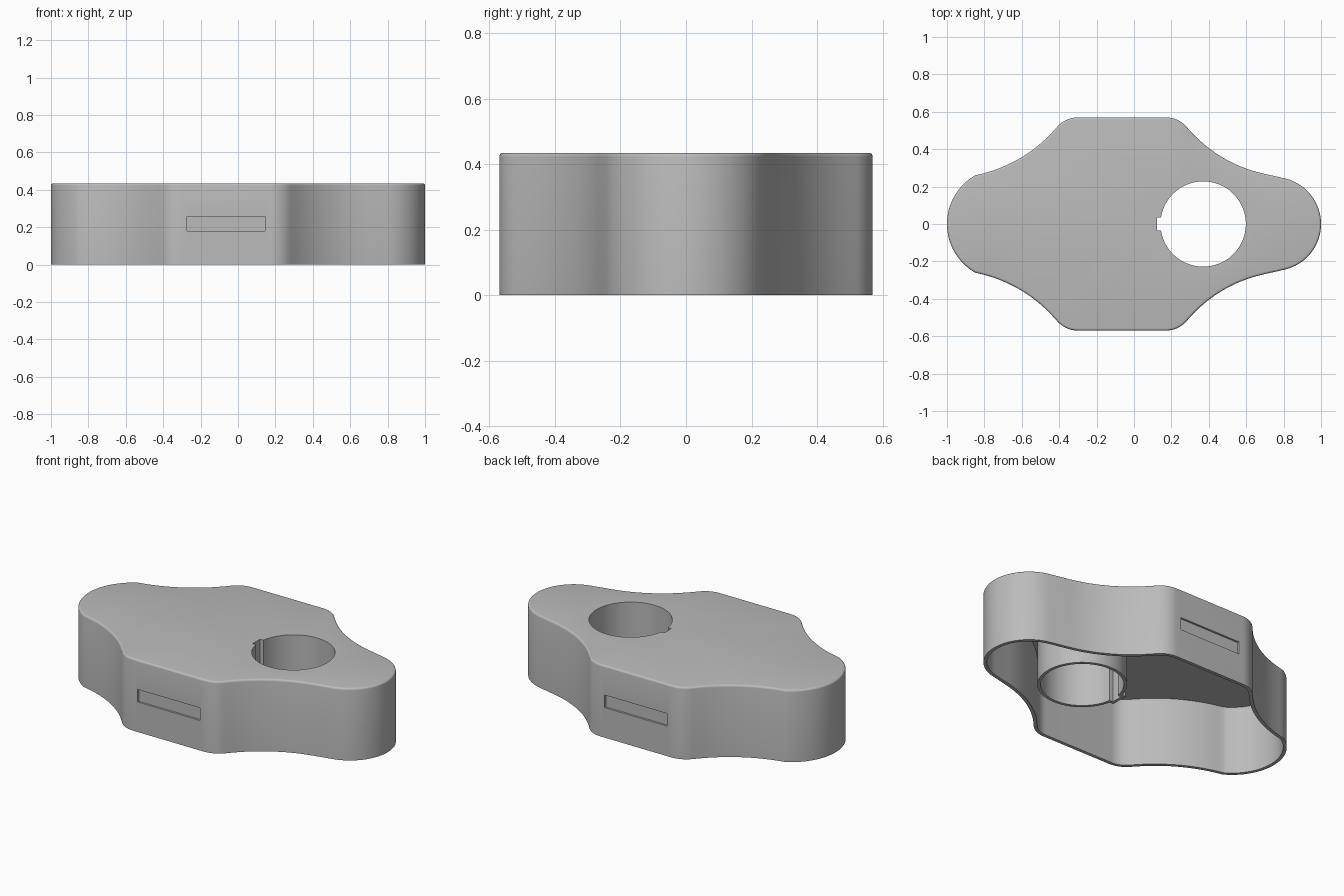
import bpy, bmesh
from math import radians, cos, sin, tan, pi, sqrt
from mathutils import Vector

old = bpy.data.objects.get("Cube")
if old:
    bpy.data.objects.remove(old, do_unlink=True)

HEIGHT, WALL, ROUND = 0.435, 0.02, 0.012

grey = bpy.data.materials.new("mid grey")
grey.use_nodes = True
colour = (0.5, 0.5, 0.5, 1)
grey.diffuse_color = colour
grey.node_tree.nodes["Principled BSDF"].inputs["Base Color"].default_value = colour


def arc(cx, r, a0, a1, n):
    """Points on a circle centred on the x axis, angles in radians."""
    return [Vector((cx + r * cos(a0 + (a1 - a0) * i / n),
                    r * sin(a0 + (a1 - a0) * i / n))) for i in range(n + 1)]


def fillet(before, corner, after, reach, n):
    """Circular blend of a corner, touching each side at the given reach."""
    u, v = (before - corner).normalized(), (after - corner).normalized()
    half = u.angle(v) / 2
    radius = reach * tan(half)
    centre = corner + (u + v).normalized() * reach / cos(half)
    s = corner + u * reach - centre
    e = corner + v * reach - centre
    sweep = s.angle(e)
    return [centre + (s * sin(sweep * (1 - i / n)) + e * sin(sweep * i / n)) / sin(sweep)
            for i in range(n + 1)]


def offset(loop, d):
    """Shift a counter-clockwise loop outwards by d with even thickness."""
    out = []
    for i, p in enumerate(loop):
        a = (p - loop[i - 1]).normalized()
        b = (loop[(i + 1) % len(loop)] - p).normalized()
        na, nb = Vector((a.y, -a.x)), Vector((b.y, -b.x))
        out.append(p + (na + nb) * d / (1 + na.dot(nb)))
    return out


# Outline: right nose, waist, flat shoulder, waist, left nose, then mirrored
nose_r = arc(0.75, 0.25, 0, radians(76), 18)
nose_l = arc(-0.7, 0.3, radians(120), pi, 16)
corners = [nose_r[-1], Vector((0.459, 0.322)), Vector((0.235, 0.57)),
           Vector((-0.365, 0.57)), Vector((-0.589, 0.322)), nose_l[0]]
upper = list(nose_r)
for i, reach in zip(range(1, 5), (0.235, 0.065, 0.065, 0.235)):
    upper += fillet(corners[i - 1], corners[i], corners[i + 1], reach, 12)
upper += nose_l
outline = upper + [Vector((p.x, -p.y)) for p in upper[-2:0:-1]]

# Shaft hole with a keyway slot on its left side
HOLE_X, HOLE_R, KEY = 0.37, 0.228, 0.035
key_angle = pi - math_a if (math_a := None) else pi - KEY / HOLE_R
ring = arc(HOLE_X, HOLE_R, -key_angle, key_angle, 72)
hole = ring + [Vector((0.122, ring[-1].y)), Vector((0.122, ring[0].y))]

bm = bmesh.new()


def add_ring(loop, z):
    return [bm.verts.new((p.x, p.y, z)) for p in loop]


def loft(rings):
    for a, b in zip(rings, rings[1:]):
        for i in range(len(a)):
            j = (i + 1) % len(a)
            bm.faces.new((a[i], a[j], b[j], b[i]))


def fill_between(a, b):
    edges = [bm.edges.get((r[i - 1], r[i])) for r in (a, b) for i in range(len(r))]
    bmesh.ops.triangle_fill(bm, edges=edges, use_beauty=True, use_dissolve=False)


# Skin of the housing: inner wall, rim, outer wall and rounded top edge
outer = [add_ring(offset(outline, -WALL), HEIGHT - WALL),
         add_ring(offset(outline, -WALL), 0), add_ring(outline, 0)]
for i in range(5):
    t = pi / 2 * i / 4
    outer.append(add_ring(offset(outline, -ROUND * (1 - cos(t))),
                          HEIGHT - ROUND + ROUND * sin(t)))
loft(outer)

# Skin of the shaft sleeve, open at both ends
sleeve_loop = offset(hole, WALL * 0.9)
sleeve = [add_ring(hole, HEIGHT), add_ring(hole, 0),
          add_ring(sleeve_loop, 0), add_ring(sleeve_loop, HEIGHT - WALL)]
loft(sleeve)

# Top plate, upper and lower side
fill_between(outer[-1], sleeve[0])
fill_between(outer[0], sleeve[-1])
bmesh.ops.recalc_face_normals(bm, faces=bm.faces)

mesh = bpy.data.meshes.new("housing")
bm.to_mesh(mesh)
bm.free()
housing = bpy.data.objects.new("housing", mesh)
bpy.context.collection.objects.link(housing)
mesh.materials.append(grey)

# Shallow label recess in the front and back flats
bpy.context.view_layer.objects.active = housing
for side in (-1, 1):
    bpy.ops.mesh.primitive_cube_add(size=1, location=(-0.064, side * 0.608, 0.219))
    cutter = bpy.context.object
    cutter.name = "recess_cutter"
    cutter.scale = (0.416, 0.1, 0.076)
    cutter.hide_render = True
    cutter.data.materials.append(grey)
    bpy.context.view_layer.update()
    bpy.context.view_layer.objects.active = housing
    cut = housing.modifiers.new("recess", "BOOLEAN")
    cut.operation, cut.object, cut.solver = "DIFFERENCE", cutter, "EXACT"
    bpy.ops.object.modifier_apply(modifier=cut.name)
    bpy.data.objects.remove(cutter, do_unlink=True)

bpy.ops.object.select_all(action="DESELECT")
housing.select_set(True)
bpy.context.view_layer.objects.active = housing
bpy.ops.object.shade_smooth_by_angle(angle=radians(30))
